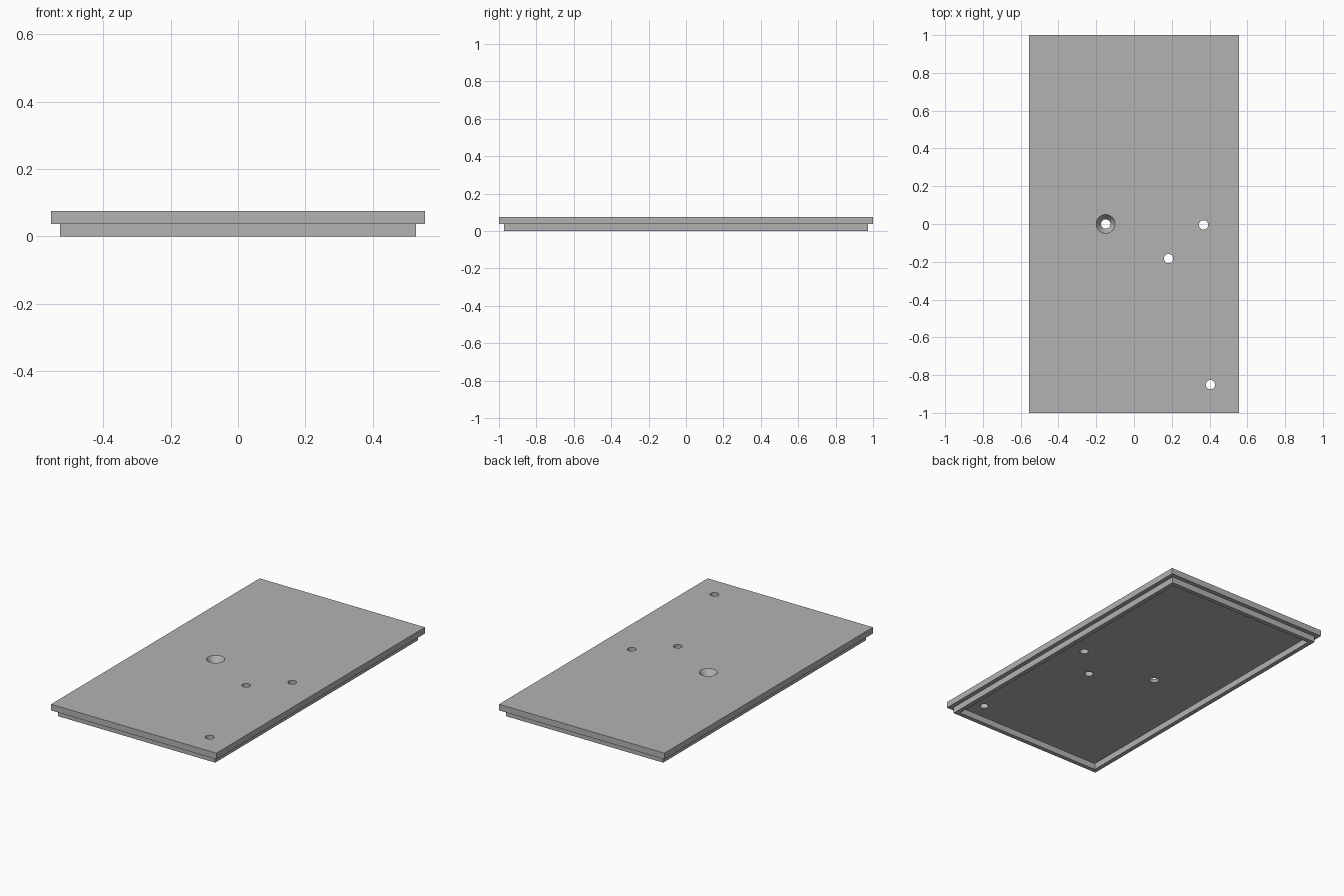
import bpy, bmesh
from mathutils import Matrix, Vector

cube = bpy.data.objects.get("Cube")
if cube:
    bpy.data.objects.remove(cube)

STEP = 0.0375            # plate thickness, overhang, lip width and lip height
HALF_X, HALF_Y = 0.555, 1.0

grey = bpy.data.materials.new("light_grey")
grey.use_nodes = True
colour = (0.45, 0.45, 0.45, 1)
grey.diffuse_color = colour
grey.node_tree.nodes["Principled BSDF"].inputs["Base Color"].default_value = colour


def make_object(name, bm):
    mesh = bpy.data.meshes.new(name)
    bm.to_mesh(mesh)
    bm.free()
    mesh.materials.append(grey)
    obj = bpy.data.objects.new(name, mesh)
    bpy.context.collection.objects.link(obj)
    return obj


# Plate with a stepped-in hollow lip underneath
bm = bmesh.new()
size = Matrix.Diagonal((2 * HALF_X, 2 * HALF_Y, STEP, 1))
bmesh.ops.create_cube(bm, size=1, matrix=Matrix.Translation((0, 0, 1.5 * STEP)) @ size)
bm.normal_update()
underside = min(bm.faces, key=lambda f: f.calc_center_median().z)
for rise in (-STEP, STEP):
    bmesh.ops.inset_region(bm, faces=[underside], thickness=STEP)
    # Pull the inner face down for the lip, then push it up for the hollow
    out = bmesh.ops.extrude_discrete_faces(bm, faces=[underside])
    underside = out["faces"][0]
    bmesh.ops.translate(bm, verts=underside.verts, vec=Vector((0, 0, rise)))
bmesh.ops.recalc_face_normals(bm, faces=bm.faces)
lid = make_object("lid_plate", bm)

# Drill holes: x, y, radius below, radius above
holes = [
    (-0.15, 0.0, 0.025, 0.05),        # countersunk hole
    (0.368, -0.005, 0.0245, 0.0245),
    (0.183, -0.183, 0.0245, 0.0245),
    (0.405, -0.85, 0.0245, 0.0245),
]
bm = bmesh.new()
for x, y, low, high in holes:
    # Extend each cutter past both faces of the plate, keeping its slope
    extra = (high - low) / 2
    bmesh.ops.create_cone(
        bm, cap_ends=True, segments=40, radius1=low - extra, radius2=high + extra,
        depth=2 * STEP, matrix=Matrix.Translation((x, y, 1.5 * STEP)))
cutter = make_object("hole_cutter", bm)
cutter.hide_render = True

drill = lid.modifiers.new("holes", "BOOLEAN")
drill.operation = "DIFFERENCE"
drill.solver = "EXACT"
drill.object = cutter
bpy.context.view_layer.objects.active = lid
lid.select_set(True)
bpy.ops.object.modifier_apply(modifier=drill.name)
bpy.data.objects.remove(cutter)
bpy.ops.object.shade_smooth_by_angle()
